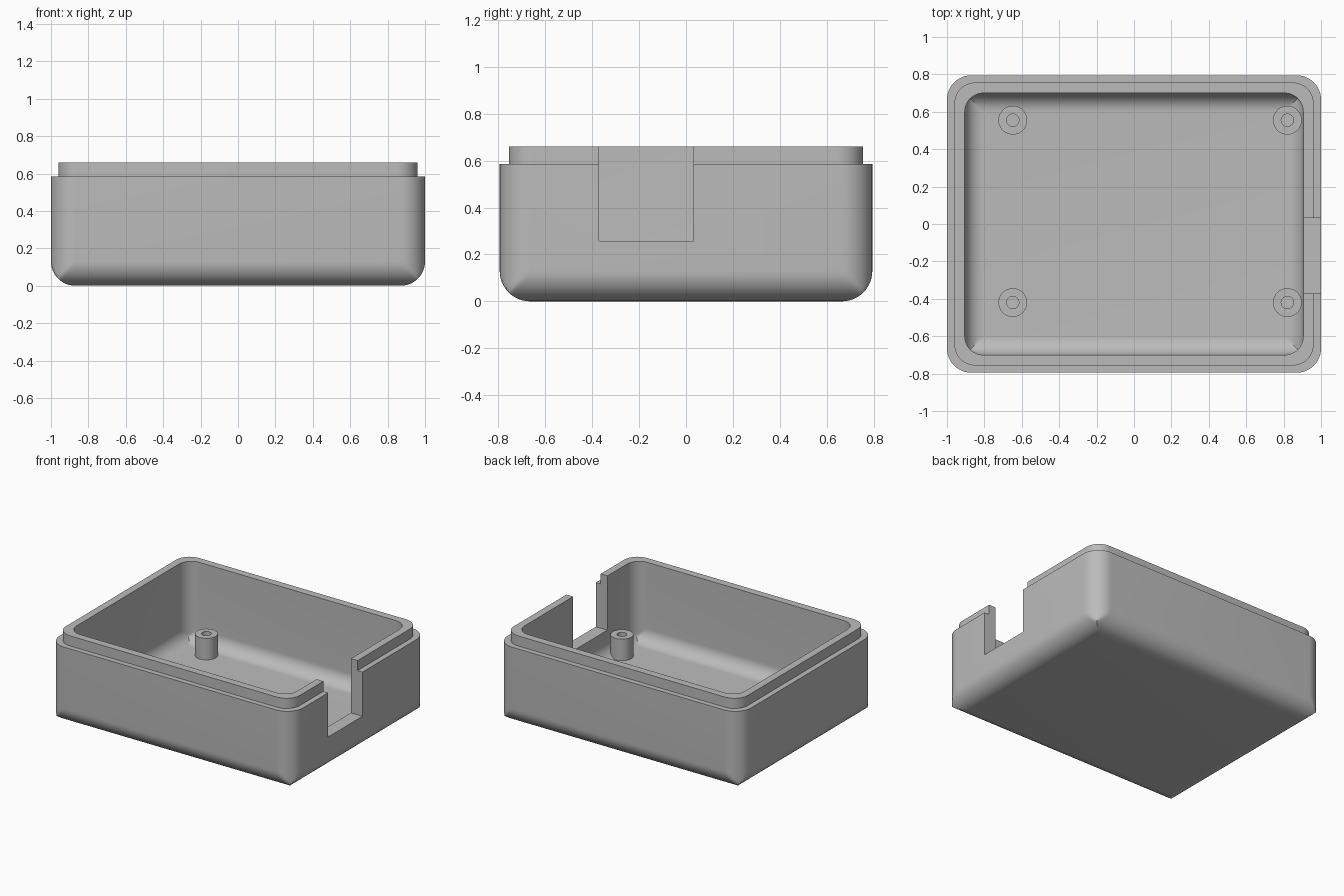
import bpy, bmesh, math
from mathutils import Vector

if "Cube" in bpy.data.objects:
    bpy.data.objects.remove(bpy.data.objects["Cube"], do_unlink=True)

grey = bpy.data.materials.new("plain grey")
grey.use_nodes = True
COLOUR = (0.5, 0.5, 0.5, 1)
grey.diffuse_color = COLOUR
grey.node_tree.nodes["Principled BSDF"].inputs["Base Color"].default_value = COLOUR

STEPS = 12


def section(hx, hy, r, z, inset=0):
    """Rounded rectangle, trimmed by an inset rectangle."""
    pts = []
    for k, (sx, sy) in enumerate([(1, 1), (-1, 1), (-1, -1), (1, -1)]):
        for i in range(STEPS + 1):
            a = math.pi / 2 * (k + i / STEPS)
            x = sx * (hx - r) + r * math.cos(a)
            y = sy * (hy - r) + r * math.sin(a)
            x = max(inset - hx, min(hx - inset, x))
            y = max(inset - hy, min(hy - inset, y))
            pts.append(Vector((x, y, z)))
    return pts


def round_bottom(hx, hy, r, z0):
    """Sections of a rounded lower edge, from the flat base upwards."""
    rings = []
    for i in range(STEPS + 1):
        a = math.pi / 2 * i / STEPS
        rings.append(section(hx, hy, r, z0 + r * (1 - math.cos(a)), r * (1 - math.sin(a))))
    return rings


def loft(name, rings, closed=False):
    """Skin a list of equal rings; cap the ends or join them in a loop."""
    bm = bmesh.new()
    loops = [[bm.verts.new(p) for p in ring] for ring in rings]
    n = len(loops[0])
    pairs = list(zip(loops, loops[1:]))
    if closed:
        pairs.append((loops[-1], loops[0]))
    else:
        bm.faces.new(loops[0])
        bm.faces.new(loops[-1])
    for a, b in pairs:
        for i in range(n):
            j = (i + 1) % n
            bm.faces.new((a[i], a[j], b[j], b[i]))
    bmesh.ops.remove_doubles(bm, verts=bm.verts, dist=1e-5)
    bmesh.ops.recalc_face_normals(bm, faces=bm.faces)
    mesh = bpy.data.meshes.new(name)
    bm.to_mesh(mesh)
    bm.free()
    mesh.materials.append(grey)
    obj = bpy.data.objects.new(name, mesh)
    bpy.context.collection.objects.link(obj)
    return obj


def activate(obj):
    bpy.ops.object.select_all(action="DESELECT")
    obj.select_set(True)
    bpy.context.view_layer.objects.active = obj


def smooth(obj):
    activate(obj)
    bpy.ops.object.shade_smooth_by_angle(angle=math.radians(30))


# Open case: rounded outside, stepped rim, rounded cavity
TOP, LEDGE, FLOOR = 0.66, 0.585, 0.07
rings = round_bottom(1.0, 0.795, 0.13, 0)
rings.append(section(1.0, 0.795, 0.13, LEDGE))
rings.append(section(0.96, 0.756, 0.11, LEDGE))
rings.append(section(0.96, 0.756, 0.11, TOP))
rings.append(section(0.905, 0.70, 0.1, TOP))
rings += reversed(round_bottom(0.905, 0.70, 0.1, FLOOR))
case = loft("case", rings)

# Cable opening through the left wall
bpy.ops.mesh.primitive_cube_add(size=1, location=(1.0, -0.17, 0.628))
cutter = bpy.context.object
cutter.name = "opening_cutter"
cutter.scale = (0.4, 0.402, 0.742)
cutter.hide_render = True
cutter.data.materials.append(grey)
cut = case.modifiers.new("opening", "BOOLEAN")
cut.operation = "DIFFERENCE"
cut.solver = "EXACT"
cut.object = cutter
activate(case)
bpy.ops.object.modifier_apply(modifier=cut.name)
bpy.data.objects.remove(cutter, do_unlink=True)
smooth(case)


# Hollow screw posts on the floor
def circle(x, y, r, z):
    angles = [math.tau * i / 32 for i in range(32)]
    return [Vector((x + r * math.cos(a), y + r * math.sin(a), z)) for a in angles]


for side, x in (("right", -0.648), ("left", 0.82)):
    for end, y in (("back", 0.555), ("front", -0.42)):
        outline = [(0.077, FLOOR - 0.02), (0.077, 0.23), (0.033, 0.23), (0.033, FLOOR - 0.02)]
        post = loft(f"screw_post_{end}_{side}", [circle(x, y, r, z) for r, z in outline], closed=True)
        smooth(post)
